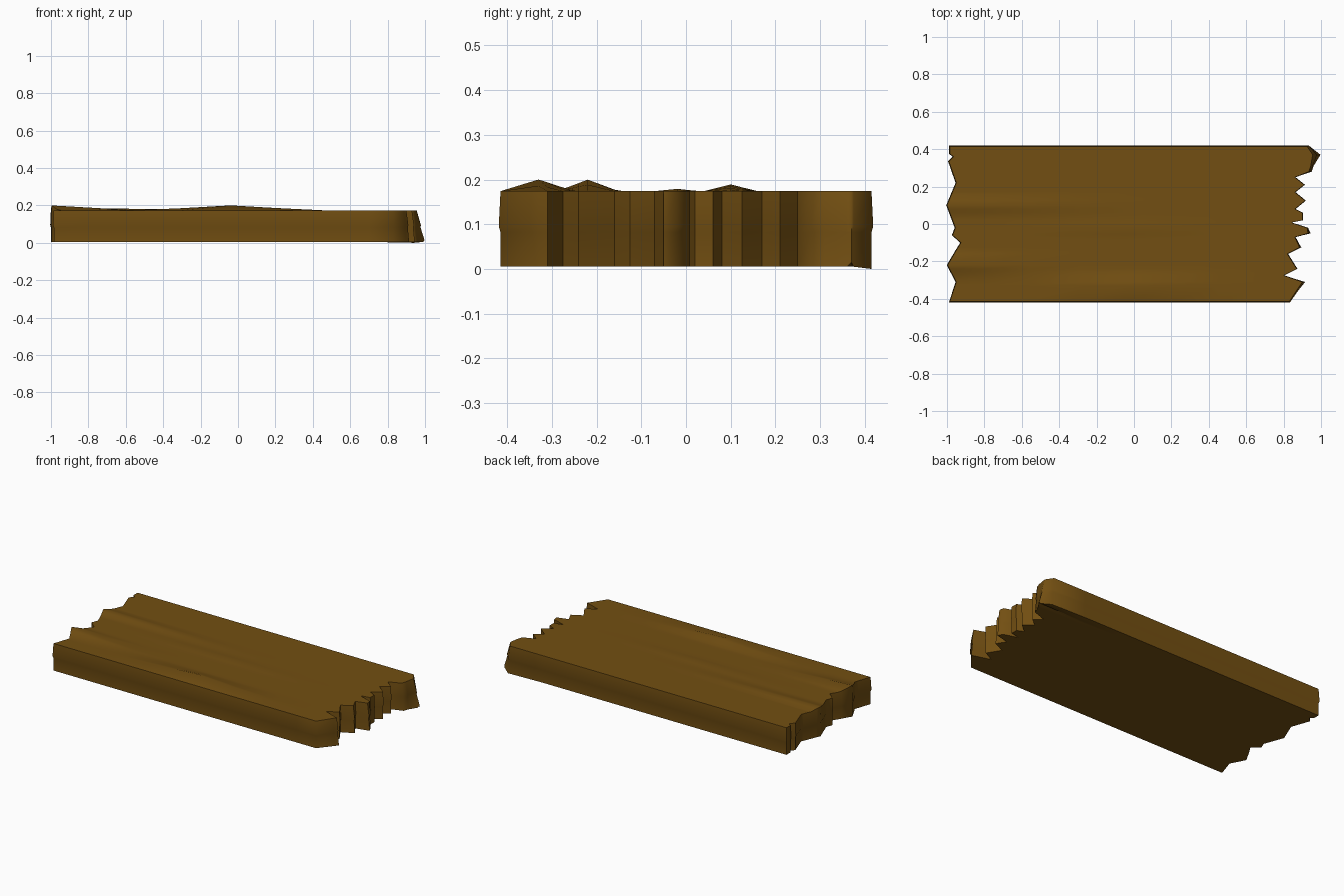
import bpy, bmesh, math

if "Cube" in bpy.data.objects:
    bpy.data.objects.remove(bpy.data.objects["Cube"])

# Broken end outlines: (y, x at the top, extra reach at the bottom)
RIGHT = [(-.415, .83, 0), (-.31, .90, .015), (-.275, .80, 0), (-.24, .87, 0),
         (-.16, .82, 0), (-.125, .885, .01), (-.07, .86, 0), (-.05, .93, .015),
         (-.02, .925, .005), (.008, .84, 0), (.02, .90, 0), (.06, .90, 0),
         (.08, .86, 0), (.125, .915, 0), (.17, .86, 0), (.21, .91, 0),
         (.25, .86, 0), (.28, .935, .015), (.31, .945, .015), (.37, .955, .042),
         (.415, .925, .015)]
LEFT = [(-.415, -.985, 0), (-.31, -.95, 0), (-.22, -.997, 0), (-.14, -.95, 0),
        (-.10, -.925, 0), (-.06, -.97, 0), (-.02, -.955, 0), (.10, -1, 0),
        (.22, -.95, 0), (.335, -.99, 0), (.36, -.965, 0), (.375, -.985, 0),
        (.415, -.985, 0)]
# Lifted splinters on the top: (x, y, height, x reach, y reach)
BUMPS = [(-.04, -.33, .026, .45, .08), (-1, -.22, .026, .45, .07),
         (-1, .10, .015, .9, .06), (-.1, -.02, .006, .4, .05)]


def outline(points, y, k):
    for a, b in zip(points, points[1:]):
        if a[0] <= y <= b[0]:
            t = (y - a[0]) / (b[0] - a[0])
            return (a[1] + a[2] * k) * (1 - t) + (b[1] + b[2] * k) * t


def top_height(x, y):
    z = .174
    for bx, by, h, rx, ry in BUMPS:
        z += h * max(0, 1 - abs(x - bx) / rx) * max(0, 1 - abs(y - by) / ry)
    return z


rows = sorted({p[0] for p in RIGHT + LEFT} | {-.33, -.255, .16, .04})
inner = [-.8, -.56, -.3, -.04, .2, .45, .7]
nr, nc = len(rows), len(inner) + 2
bm = bmesh.new()


def position(i, j, k):
    y = rows[i]
    if j == 0:
        return outline(LEFT, y, k), y
    if j == nc - 1:
        return outline(RIGHT, y, k), y
    return inner[j - 1], y


def sheet(z, k, flip):
    grid = []
    for i in range(nr):
        line = []
        for j in range(nc):
            x, y = position(i, j, k)
            line.append(bm.verts.new((x, y, top_height(x, y) if z is None else z)))
        grid.append(line)
    for i in range(nr - 1):
        for j in range(nc - 1):
            f = [grid[i][j], grid[i][j + 1], grid[i + 1][j + 1], grid[i + 1][j]]
            bm.faces.new(f[::-1] if flip else f)
    return grid


# Perimeter of the grid, counter-clockwise from the front left corner
rim = ([(0, j) for j in range(nc)] + [(i, nc - 1) for i in range(1, nr)]
       + [(nr - 1, j) for j in range(nc - 2, -1, -1)]
       + [(i, 0) for i in range(nr - 2, 0, -1)])


def ring(z, k, out):
    loop = []
    for i, j in rim:
        x, y = position(i, j, k)
        x += out * ((j == nc - 1) - (j == 0))
        y += out * ((i == nr - 1) - (i == 0))
        loop.append(bm.verts.new((x, y, z)))
    return loop


# Top and underside, with a faint ridge running round the edge
top = sheet(None, 0, False)
bottom = sheet(.005, 1, True)
loops = [[bottom[i][j] for i, j in rim], ring(.082, .5, 0), ring(.095, .45, .004),
         [top[i][j] for i, j in rim]]
for lo, hi in zip(loops, loops[1:]):
    for a in range(len(rim)):
        b = (a + 1) % len(rim)
        bm.faces.new((lo[a], lo[b], hi[b], hi[a]))

# The back right tip reaches down to the ground
bottom[rows.index(.37)][nc - 1].co.z = .015
bottom[nr - 1][nc - 1].co.z = 0

mesh = bpy.data.meshes.new("broken_plank")
bm.to_mesh(mesh)
bm.free()
plank = bpy.data.objects.new("broken_plank", mesh)
bpy.context.collection.objects.link(plank)
wood = bpy.data.materials.new("brown_wood")
wood.diffuse_color = (.17, .078, .006, 1)
wood.use_nodes = True
wood.node_tree.nodes["Principled BSDF"].inputs["Base Color"].default_value = wood.diffuse_color
mesh.materials.append(wood)

bpy.context.view_layer.objects.active = plank
plank.select_set(True)
bpy.ops.object.shade_smooth_by_angle(angle=math.radians(60))
